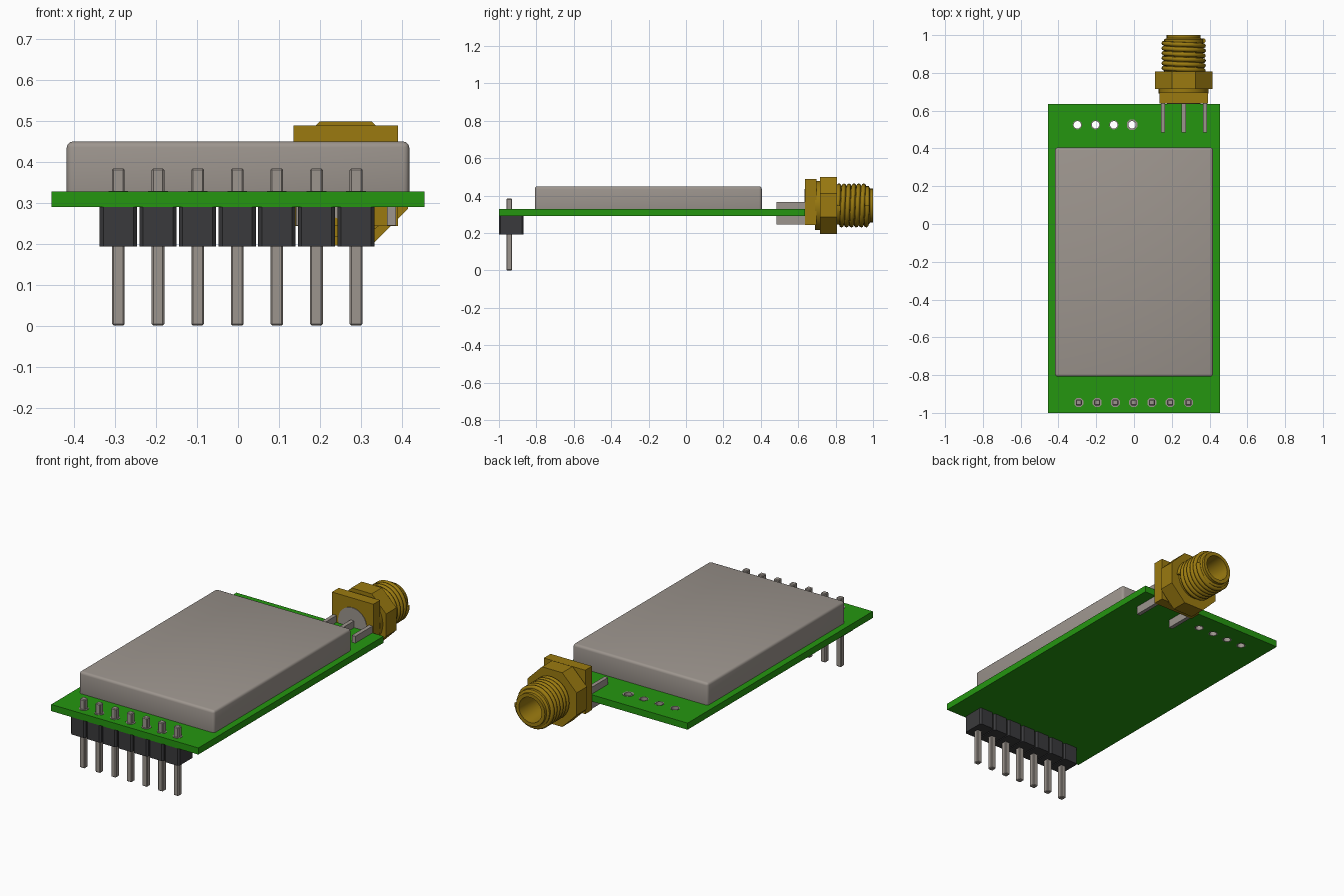
import bpy, bmesh, math
from mathutils import Matrix, Vector

if "Cube" in bpy.data.objects:
    bpy.data.objects.remove(bpy.data.objects["Cube"])


def material(name, rgb):
    m = bpy.data.materials.new(name)
    m.use_nodes = True
    m.diffuse_color = (*rgb, 1)
    m.node_tree.nodes["Principled BSDF"].inputs["Base Color"].default_value = (*rgb, 1)
    return m


GREEN = material("board_green", (0.018, 0.305, 0.005))
GREY = material("metal_grey", (0.335, 0.3, 0.27))
GOLD = material("gold", (0.325, 0.195, 0.005))
BLACK = material("plastic_black", (0.042, 0.042, 0.045))


def make(name, bm, mat, smooth=False):
    bmesh.ops.recalc_face_normals(bm, faces=bm.faces)
    mesh = bpy.data.meshes.new(name)
    bm.to_mesh(mesh)
    bm.free()
    ob = bpy.data.objects.new(name, mesh)
    bpy.context.collection.objects.link(ob)
    mesh.materials.append(mat)
    if smooth:
        activate(ob)
        bpy.ops.object.shade_smooth_by_angle(angle=math.radians(35))
    return ob


def activate(ob):
    bpy.ops.object.select_all(action="DESELECT")
    ob.select_set(True)
    bpy.context.view_layer.objects.active = ob


def box(name, x, y, z, mat, bevel=0, segments=1, upright_only=False):
    """Box from (low, high) ranges, with optional bevelled edges."""
    bm = bmesh.new()
    size = [b - a for a, b in (x, y, z)]
    mid = Vector([(a + b) / 2 for a, b in (x, y, z)])
    bmesh.ops.create_cube(bm, size=1, matrix=Matrix.Translation(mid) @ Matrix.Diagonal((*size, 1)))
    if bevel:
        edges = [e for e in bm.edges if not upright_only
                 or abs(e.verts[0].co.z - e.verts[1].co.z) > 0.01]
        bmesh.ops.bevel(bm, geom=edges, offset=bevel, segments=segments,
                        profile=0.5, affect="EDGES")
    return make(name, bm, mat, segments > 1)


def lathe(name, profile, centre, axis, mat, sides=32, turn=0, closed=False, smooth=True):
    """Revolve (radius, distance) points about the y or z axis through centre."""
    bm = bmesh.new()
    rot = Matrix.Rotation(-math.pi / 2, 4, "X") if axis == "Y" else Matrix()
    place = Matrix.Translation(centre) @ rot
    rings = []
    for r, h in profile:
        angles = [turn + math.tau * i / sides for i in range(sides)]
        rings.append([bm.verts.new(place @ Vector((r * math.cos(a), r * math.sin(a), h)))
                      for a in angles])
    pairs = list(zip(rings, rings[1:]))
    if closed:
        pairs.append((rings[-1], rings[0]))
    else:
        bm.faces.new(rings[0])
        bm.faces.new(rings[-1])
    for a, b in pairs:
        for i in range(sides):
            j = (i + 1) % sides
            bm.faces.new((a[i], a[j], b[j], b[i]))
    return make(name, bm, mat, smooth)


BOTTOM, TOP = 0.29, 0.327

# Circuit board with four drilled holes
board = box("circuit_board", (-0.455, 0.455), (-1, 0.636), (BOTTOM, TOP), GREEN)
hole_xs = [-0.3 + 0.0965 * i for i in range(4)]
for x in hole_xs:
    cutter = lathe("hole_cutter", [(0.023, 0.2), (0.023, 0.4)], (x, 0.525, 0), "Z", GREEN, 16)
    cutter.hide_render = True
    activate(board)
    mod = board.modifiers.new("drill", "BOOLEAN")
    mod.operation, mod.solver, mod.object = "DIFFERENCE", "EXACT", cutter
    bpy.ops.object.modifier_apply(modifier=mod.name)
    bpy.data.objects.remove(cutter)

# Metal linings of the holes, the last with a wide pad
for i, x in enumerate(hole_xs):
    outer = 0.0245
    lathe(f"hole_lining_{i}", [(0.02, BOTTOM - 0.001), (outer, BOTTOM - 0.001),
                               (outer, TOP + 0.001), (0.02, TOP + 0.001)],
          (x, 0.525, 0), "Z", GREY, 16, closed=True)
lathe("hole_pad", [(0.021, TOP), (0.03, TOP), (0.03, TOP + 0.002), (0.021, TOP + 0.002)],
      (hole_xs[-1], 0.525, 0), "Z", GREY, 8, math.pi / 8, closed=True, smooth=False)

# Shield can
box("shield_can", (-0.418, 0.418), (-0.808, 0.405), (TOP - 0.02, 0.449), GREY, 0.014, 3)

# Pin header
for i in range(7):
    x = -0.292 + 0.0967 * i
    box(f"header_block_{i}", (x - 0.0455, x + 0.0455), (-1, -0.868), (0.193, BOTTOM),
        BLACK, 0.009, upright_only=True)
    box(f"header_pin_{i}", (x - 0.0155, x + 0.0155), (-0.9605, -0.9295), (0, 0.384), GREY, 0.004)
    lathe(f"pin_pad_{i}", [(0.026, TOP), (0.026, TOP + 0.002)], (x, -0.945, 0), "Z",
          GREY, 8, math.pi / 8, smooth=False)

# Coaxial connector: flange, collar, eight-sided nut, hollow barrel
CX, CZ = 0.263, 0.347
axis = (CX, 0, CZ)
box("connector_flange", (CX - 0.128, CX + 0.128), (0.637, 0.697), (0.243, 0.488), GOLD)
lathe("connector_collar", [(0.132, 0.69), (0.132, 0.72)], axis, "Y", GOLD)
lathe("connector_nut", [(0.164, 0.716), (0.164, 0.807)], axis, "Y", GOLD, 8, math.pi / 8,
      smooth=False)
lathe("connector_barrel", [(0.103, 0.8), (0.103, 0.978), (0.09, 0.984), (0.09, 1.0),
                           (0.07, 1.0), (0.063, 0.85)], axis, "Y", GOLD)
lathe("connector_insulator", [(0.088, 0.634), (0.088, 0.64)], axis, "Y", GREY)

# Screw thread wound around the barrel
TURNS, STEPS = 6, 32
curve = bpy.data.curves.new("connector_thread", "CURVE")
curve.dimensions = "3D"
curve.bevel_depth, curve.bevel_resolution = 0.0125, 2
curve.use_fill_caps = True
spline = curve.splines.new("POLY")
spline.points.add(TURNS * STEPS)
for i, p in enumerate(spline.points):
    a = math.tau * i / STEPS
    p.co = (CX + 0.105 * math.cos(a), 0.812 + 0.158 * i / (TURNS * STEPS),
            CZ + 0.105 * math.sin(a), 1)
curve.materials.append(GOLD)
thread = bpy.data.objects.new("connector_thread", curve)
bpy.context.collection.objects.link(thread)

# Solder legs: three above the board, two below
for name, dx in (("right", -0.11), ("centre", 0), ("left", 0.112)):
    xs = (CX + dx - 0.011, CX + dx + 0.011)
    box(f"{name}_upper_leg", xs, (0.485, 0.64), (TOP, 0.365), GREY)
    if dx:
        box(f"{name}_lower_leg", xs, (0.485, 0.64), (0.244, BOTTOM), GREY)
